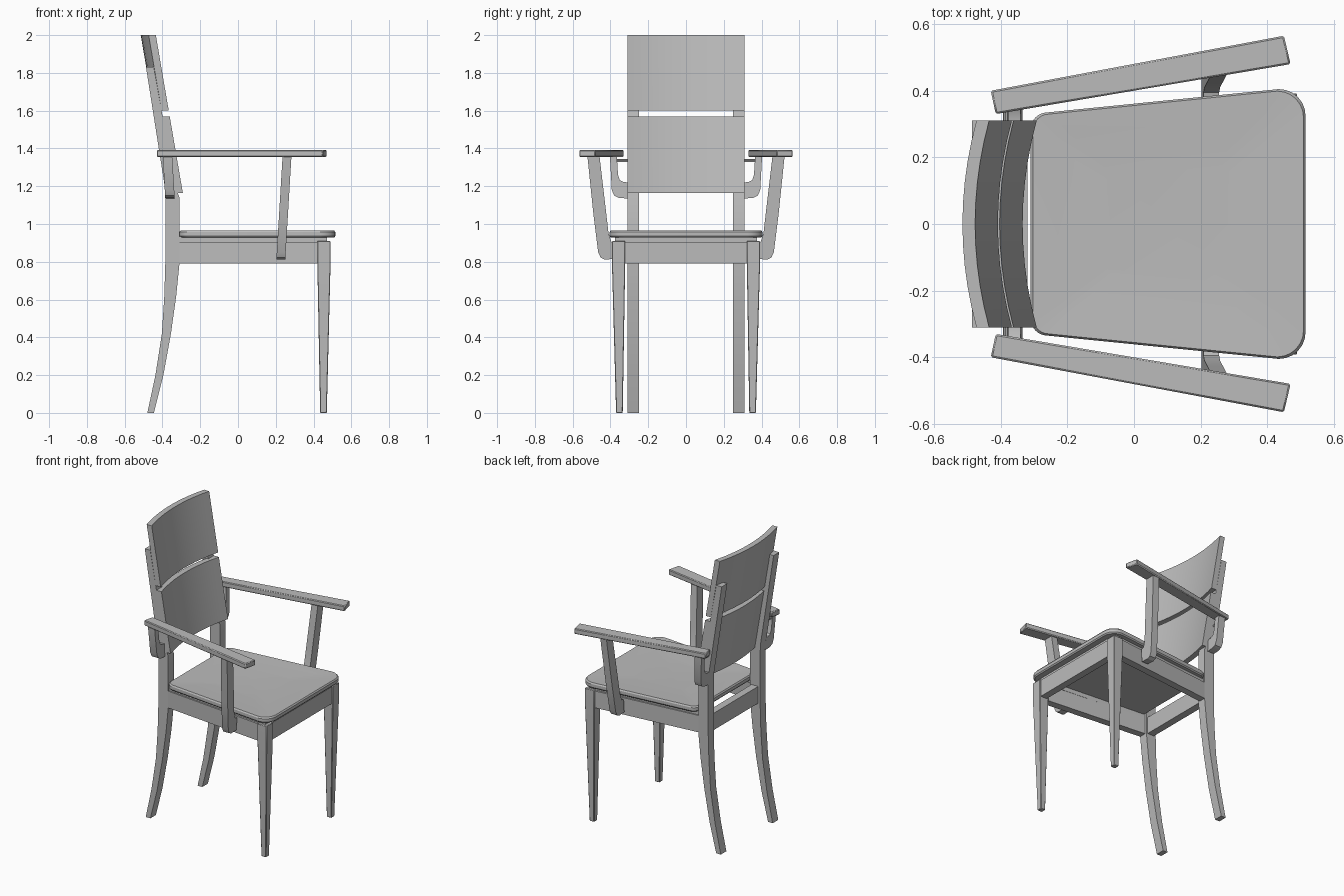
import bpy, bmesh, math
from mathutils import Vector

cube = bpy.data.objects.get("Cube")
if cube:
    bpy.data.objects.remove(cube, do_unlink=True)

grey = bpy.data.materials.new("plain grey")
grey.use_nodes = True
colour = (0.5, 0.5, 0.5, 1)
grey.diffuse_color = colour
grey.node_tree.nodes["Principled BSDF"].inputs["Base Color"].default_value = colour


def loft(name, rings, mirror=False, bevel=0.0):
    """Skin a row of equal rings, cap both ends, optionally mirror across y."""
    bm = bmesh.new()
    rows = [[bm.verts.new(p) for p in ring] for ring in rings]
    n = len(rows[0])
    for a, b in zip(rows, rows[1:]):
        for i in range(n):
            j = (i + 1) % n
            bm.faces.new((a[i], a[j], b[j], b[i]))
    bm.faces.new(rows[0])
    bm.faces.new(rows[-1])
    bmesh.ops.recalc_face_normals(bm, faces=bm.faces[:])
    mesh = bpy.data.meshes.new(name)
    bm.to_mesh(mesh)
    bm.free()
    mesh.materials.append(grey)
    obj = bpy.data.objects.new(name, mesh)
    bpy.context.collection.objects.link(obj)
    bpy.ops.object.select_all(action='DESELECT')
    obj.select_set(True)
    bpy.context.view_layer.objects.active = obj
    bpy.ops.object.shade_smooth_by_angle(angle=math.radians(25))
    if bevel:
        mod = obj.modifiers.new("soft edges", 'BEVEL')
        mod.width, mod.segments = bevel, 1
    if mirror:
        mod = obj.modifiers.new("other side", 'MIRROR')
        mod.use_axis = (False, True, False)
    return obj


def rect(x0, x1, y0, y1, z):
    return [(x0, y0, z), (x1, y0, z), (x1, y1, z), (x0, y1, z)]


def slab(name, outline, z0, z1, **kw):
    return loft(name, [[(x, y, z) for x, y in outline] for z in (z0, z1)], **kw)


# Rear legs: swept foot, upright middle, reclined top behind the backrest
rear = [(-0.48, -0.445, 0), (-0.437, -0.395, 0.2), (-0.403, -0.355, 0.42),
        (-0.39, -0.327, 0.62), (-0.385, -0.31, 0.79), (-0.385, -0.31, 1.14),
        (-0.388, -0.333, 1.2), (-0.487, -0.446, 1.83)]
loft("rear_legs", [rect(a, b, 0.25, 0.31, z) for a, b, z in rear], mirror=True)

# Front legs: tapered below the apron
loft("front_legs", [rect(0.435, 0.47, 0.335, 0.37, 0),
                    rect(0.42, 0.49, 0.322, 0.392, 0.79),
                    rect(0.42, 0.49, 0.322, 0.392, 0.91)], mirror=True, bevel=0.003)

# Apron rails and the recessed strips that carry the seat
slab("side_rails", [(-0.33, 0.26), (0.43, 0.335), (0.43, 0.385), (-0.33, 0.308)],
     0.79, 0.905, mirror=True)
slab("front_rail", [(0.435, -0.34), (0.483, -0.34), (0.483, 0.34), (0.435, 0.34)], 0.79, 0.905)
slab("rear_rail", [(-0.37, -0.27), (-0.32, -0.27), (-0.32, 0.27), (-0.37, 0.27)], 0.79, 0.905)
slab("seat_strips", [(-0.31, 0.265), (0.47, 0.335), (0.47, 0.375), (-0.31, 0.302)],
     0.9, 0.935, mirror=True)
slab("front_seat_strip", [(0.435, -0.34), (0.47, -0.34), (0.47, 0.34), (0.435, 0.34)], 0.9, 0.935)


# Seat: rounded trapezoid with softened rim and shallow dish
def corner(cx, cy, r, start):
    return [(cx + r * math.cos(math.radians(start + a)),
             cy + r * math.sin(math.radians(start + a))) for a in range(0, 91, 15)]


outline = (corner(0.435, 0.325, 0.08, 0) + corner(-0.26, 0.285, 0.05, 90)
           + corner(-0.26, -0.285, 0.05, 180) + corner(0.435, -0.325, 0.08, 270))
seat_centre = 0.1
seat_levels = [(0.985, 0.928), (1, 0.936), (1, 0.957), (0.985, 0.966),
               (0.8, 0.963), (0.45, 0.956)]
loft("seat", [[(seat_centre + (x - seat_centre) * s, y * s, z) for x, y in outline]
              for s, z in seat_levels])


# Backrest: two curved boards on one reclined plane
def backrest_board(name, z0, z1):
    half, steps, thick, lean = 0.31, 10, 0.038, 0.171
    rings = []
    for i in range(steps + 1):
        y = -half + 2 * half * i / steps
        sag = 0.042 * (1 - (y / half) ** 2)
        front = [Vector((-0.435 + lean * (2 - z) - sag, y, z)) for z in (z0, z1)]
        back = [p - Vector((thick, 0, 0)) for p in front]
        rings.append([front[0], front[1], back[1], back[0]])
    return loft(name, rings)


backrest_board("upper_backrest", 1.6, 2.0)
backrest_board("lower_backrest", 1.165, 1.57)

# Armrests: flat bars flaring outward to the front
slab("armrests", [(-0.415, 0.33), (0.47, 0.48), (0.45, 0.565), (-0.43, 0.4)],
     1.355, 1.392, mirror=True, bevel=0.005)


# Arm supports: side-on profiles given thickness along x, leaning with height
def support(name, profile, x0, x1, lean, base):
    rings = [[(x + lean * (z - base), y, z) for y, z in profile] for x in (x0, x1)]
    loft(name, rings, mirror=True)


support("front_arm_supports",
        [(0.375, 0.815), (0.43, 0.812), (0.452, 0.822), (0.465, 0.85), (0.49, 1.05),
         (0.522, 1.36), (0.458, 1.36), (0.425, 1.08), (0.41, 0.95), (0.395, 0.905),
         (0.375, 0.9)],
        0.203, 0.25, 0.06, 0.81)
support("rear_arm_supports",
        [(0.305, 1.135), (0.355, 1.138), (0.38, 1.15), (0.393, 1.18), (0.403, 1.36),
         (0.366, 1.36), (0.36, 1.26), (0.35, 1.232), (0.33, 1.222), (0.305, 1.22)],
        -0.385, -0.335, -0.06, 1.135)

# Small pins joining the armrests to the rear legs
ring = [(-0.385 + 0.008 * math.cos(k * math.pi / 4), 1.335 + 0.008 * math.sin(k * math.pi / 4))
        for k in range(8)]
loft("arm_pins", [[(x, y, z) for x, z in ring] for y in (0.3, 0.375)], mirror=True)
